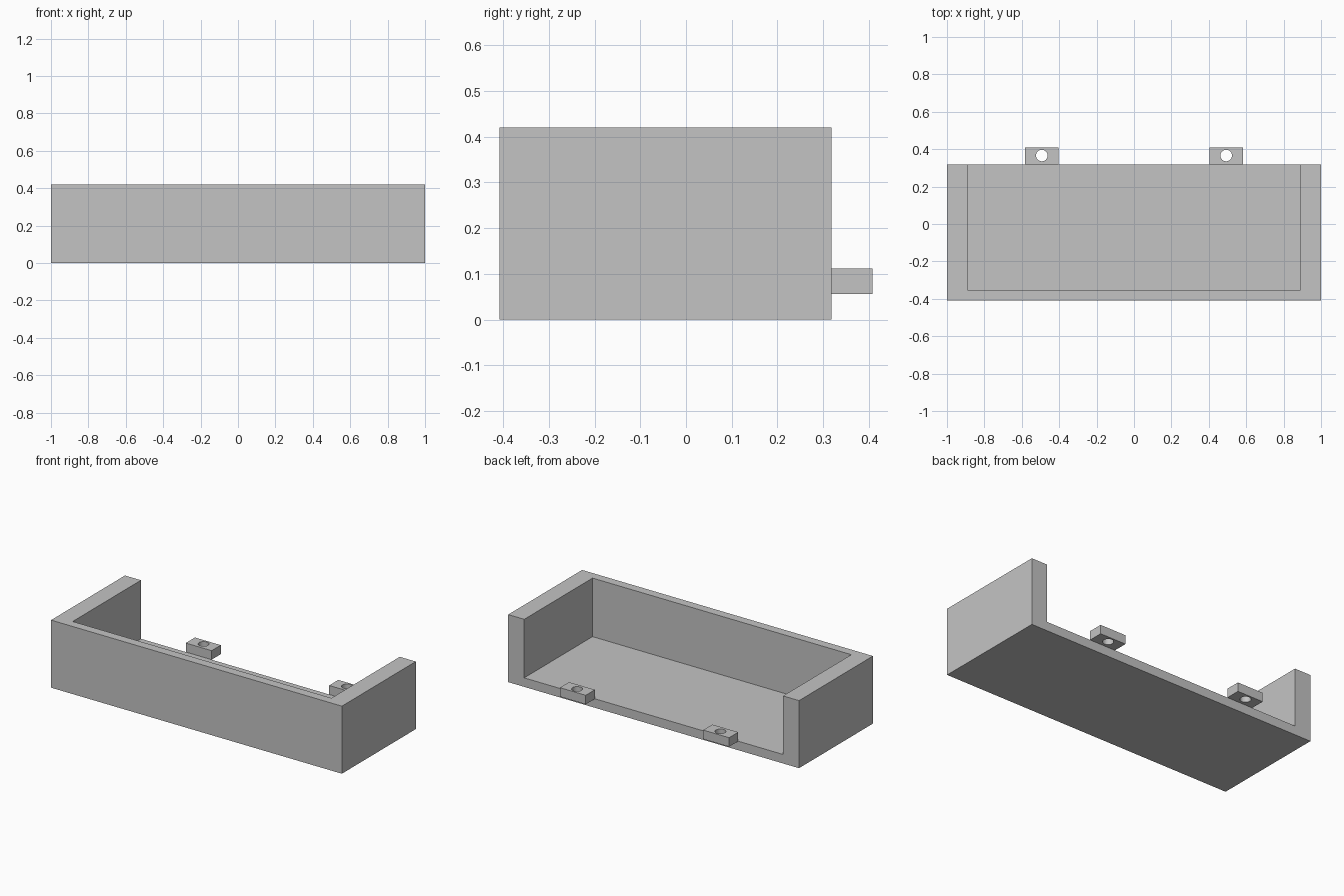
import bpy

cube = bpy.data.objects.get("Cube")
if cube:
    bpy.data.objects.remove(cube, do_unlink=True)

grey = bpy.data.materials.new("plain grey")
grey.use_nodes = True
colour = (0.55, 0.55, 0.55, 1)
grey.diffuse_color = colour
grey.node_tree.nodes["Principled BSDF"].inputs["Base Color"].default_value = colour


def box(name, low, high):
    """Box between two opposite corners."""
    centre = [(a + b) / 2 for a, b in zip(low, high)]
    bpy.ops.mesh.primitive_cube_add(size=1, location=centre)
    ob = bpy.context.object
    ob.name = name
    ob.scale = [b - a for a, b in zip(low, high)]
    bpy.ops.object.transform_apply(location=False, rotation=False, scale=True)
    ob.data.materials.append(grey)
    return ob


def cut(target, cutter):
    """Subtract a hidden cutter from the target."""
    mod = target.modifiers.new("cut", "BOOLEAN")
    mod.operation = "DIFFERENCE"
    mod.solver = "EXACT"
    mod.object = cutter
    cutter.hide_render = True
    cutter.hide_set(True)


front, back, rear_edge = -0.408, 0.408, 0.318
height, floor = 0.42, 0.056

# Tray: a block hollowed out, open at the top and the back
tray = box("tray", (-1, front, 0), (1, rear_edge, height))
hollow = box("tray_hollow_cutter", (-0.89, -0.353, floor), (0.89, 0.6, 0.6))
cut(tray, hollow)

# Mounting tabs behind the back edge, each with a vertical screw hole
for side, sign in (("left", 1), ("right", -1)):
    x = sign * 0.493
    tab = box(side + "_mounting_tab", (x - 0.089, rear_edge, floor),
              (x + 0.089, back, 2 * floor))
    bpy.ops.mesh.primitive_cylinder_add(vertices=32, radius=0.031, depth=0.3,
                                        location=(x, 0.366, 0.08))
    drill = bpy.context.object
    drill.name = side + "_hole_cutter"
    drill.data.materials.append(grey)
    cut(tab, drill)
